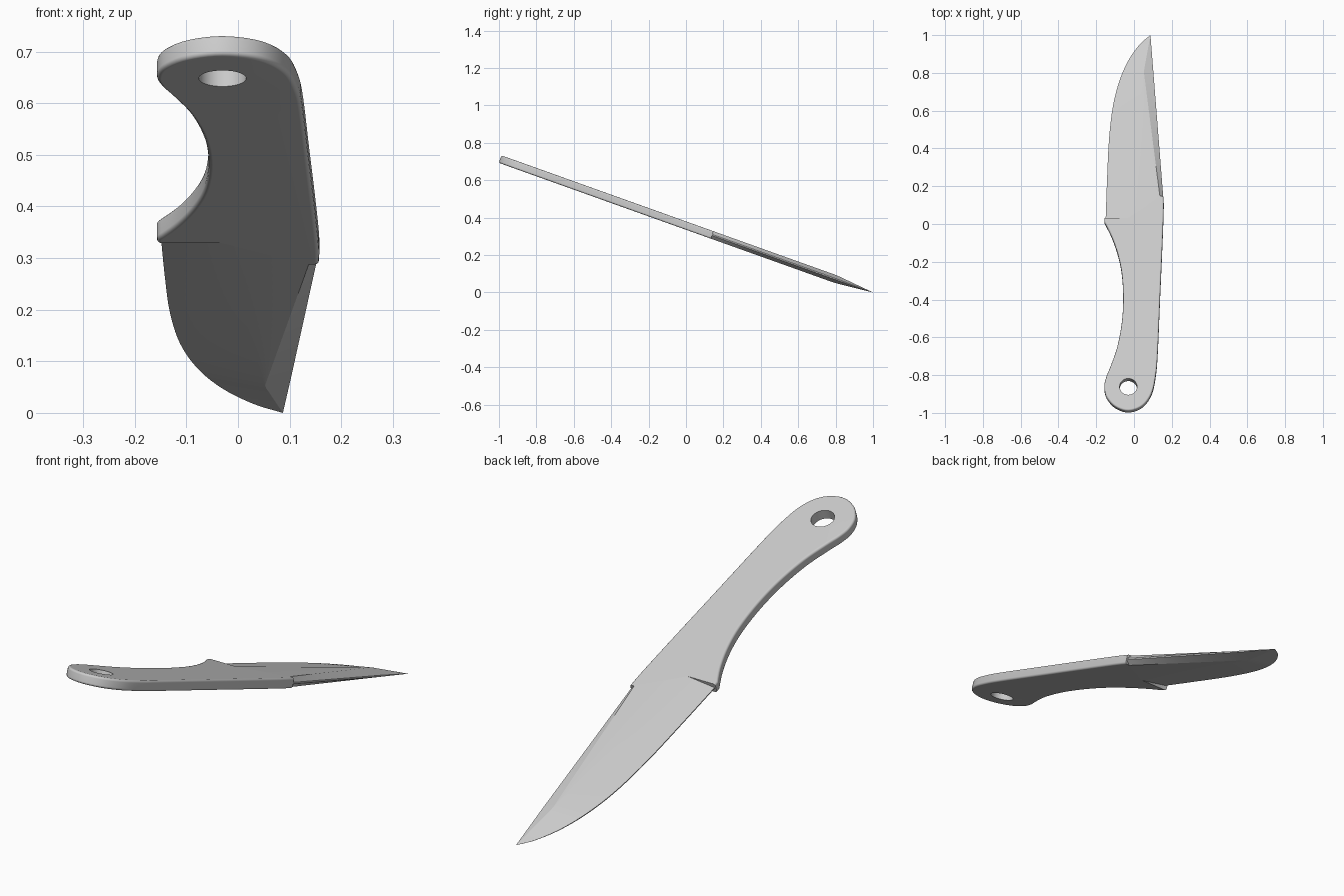
import bpy, bmesh, math
from mathutils import Vector

cube = bpy.data.objects.get("Cube")
if cube:
    bpy.data.objects.remove(cube, do_unlink=True)

RISE = 0.3575                # height of the middle, knife rests on its tip
TILT = math.atan(RISE)
HALF = 0.021                 # half thickness of the stock

steel = bpy.data.materials.new("light_grey_steel")
steel.use_nodes = True
colour = (0.6, 0.6, 0.6, 1)
steel.diffuse_color = colour
steel.node_tree.nodes["Principled BSDF"].inputs["Base Color"].default_value = colour


def flat(x, y, w=0.0):
    """Point in the plane of the knife from its plan position."""
    return Vector((x, y / math.cos(TILT), w))


def smooth_line(pts, steps=5):
    """Catmull-Rom curve through plan points."""
    p = [Vector(q) for q in pts]
    p = [2 * p[0] - p[1]] + p + [2 * p[-1] - p[-2]]
    out = []
    for a, b, c, d in zip(p, p[1:], p[2:], p[3:]):
        for i in range(steps):
            t = i / steps
            out.append(0.5 * (2 * b + (c - a) * t + (2 * a - 5 * b + 4 * c - d) * t * t
                              + (3 * b - a - 3 * c + d) * t ** 3))
    return out + [p[-2]]


def make(name, bm):
    bmesh.ops.recalc_face_normals(bm, faces=bm.faces)
    mesh = bpy.data.meshes.new(name)
    bm.to_mesh(mesh)
    bm.free()
    obj = bpy.data.objects.new(name, mesh)
    bpy.context.collection.objects.link(obj)
    mesh.materials.append(steel)
    obj.rotation_euler.x = -TILT
    obj.location.z = RISE
    return obj


def activate(obj):
    bpy.ops.object.select_all(action='DESELECT')
    obj.select_set(True)
    bpy.context.view_layer.objects.active = obj


# Handle: back edge, round butt, finger curve
outline = smooth_line([
    (0.157, 0.14), (0.157, 0.06), (0.149, -0.15), (0.138, -0.4), (0.126, -0.68), (0.116, -0.8),
    (0.094, -0.9), (0.045, -0.968), (-0.03, -0.994), (-0.1, -0.971), (-0.145, -0.92),
    (-0.157, -0.865), (-0.147, -0.815), (-0.125, -0.76), (-0.09, -0.66), (-0.065, -0.53),
    (-0.057, -0.4), (-0.064, -0.27), (-0.085, -0.165), (-0.118, -0.07), (-0.157, 0.008)])
rim_count = len(outline)
outline += [Vector((-0.157, 0.025)), Vector((-0.03, 0.025)), Vector((0.137, 0.14))]
bm = bmesh.new()
layers = [[bm.verts.new(flat(p.x, p.y, w)) for p in outline] for w in (-HALF, HALF)]
for ring in layers:
    bm.faces.new(ring)
n = len(outline)
for i in range(n):
    j = (i + 1) % n
    bm.faces.new((layers[0][i], layers[0][j], layers[1][j], layers[1][i]))
rims = [bm.edges.get((ring[i], ring[i + 1])) for ring in layers for i in range(rim_count)]
bmesh.ops.recalc_face_normals(bm, faces=bm.faces)
bmesh.ops.bevel(bm, geom=rims, offset=0.009, segments=3, profile=0.5, affect='EDGES')
handle = make("handle", bm)

# Lanyard hole
bm = bmesh.new()
bmesh.ops.create_cone(bm, cap_ends=True, segments=40, radius1=0.046, radius2=0.046, depth=0.2)
bmesh.ops.translate(bm, verts=bm.verts, vec=flat(-0.03, -0.868))
cutter = make("hole_cutter", bm)
cutter.hide_render = True
activate(handle)
cut = handle.modifiers.new("hole", 'BOOLEAN')
cut.operation = 'DIFFERENCE'
cut.object = cutter
cut.solver = 'EXACT'
bpy.ops.object.modifier_apply(modifier="hole")
bpy.data.objects.remove(cutter, do_unlink=True)

# Blade: cutting edge, flat start, ridge and back edge at each station
edge = smooth_line([(-0.15, 0.025), (-0.142, 0.25), (-0.132, 0.45), (-0.112, 0.62),
                    (-0.078, 0.755), (-0.03, 0.865), (0.03, 0.95), (0.087, 1.0)])
tip = Vector((0.087, 1.0))
peak = Vector((0.052, 0.8))      # where flat and ridge meet


def along(start, t):
    """Run from the start to the peak, then on to the tip."""
    k = 0.78
    return start.lerp(peak, t / k) if t < k else peak.lerp(tip, (t - k) / (1 - k))


bm = bmesh.new()
rows = []
last = len(edge) - 1
for i, e in enumerate(edge):
    t = (e.y - 0.025) / 0.975
    fade = min(1, (1 - t) / 0.22)
    ridge = HALF * fade
    back = Vector((0.155, 0.14)).lerp(tip, t)
    section = [(e, 0.002 * fade), (along(Vector((-0.03, 0.025)), t), ridge),
               (along(Vector((0.137, 0.14)), t), ridge), (back, 0.003 * fade)]
    loop = [(p, w) for p, w in section] + [(p, -w) for p, w in reversed(section)]
    rows.append([bm.verts.new(flat(p.x, p.y, w)) for p, w in loop])
for a, b in zip(rows, rows[1:]):
    for k in range(8):
        m = (k + 1) % 8
        bm.faces.new((a[k], a[m], b[m], b[k]))
bmesh.ops.remove_doubles(bm, verts=bm.verts, dist=0.0002)
blade = make("blade", bm)

# Shading
for obj, angle in ((handle, 40), (blade, 12)):
    activate(obj)
    bpy.ops.object.shade_smooth_by_angle(angle=math.radians(angle))
    obj.modifiers.new("even_shading", 'WEIGHTED_NORMAL').keep_sharp = True
